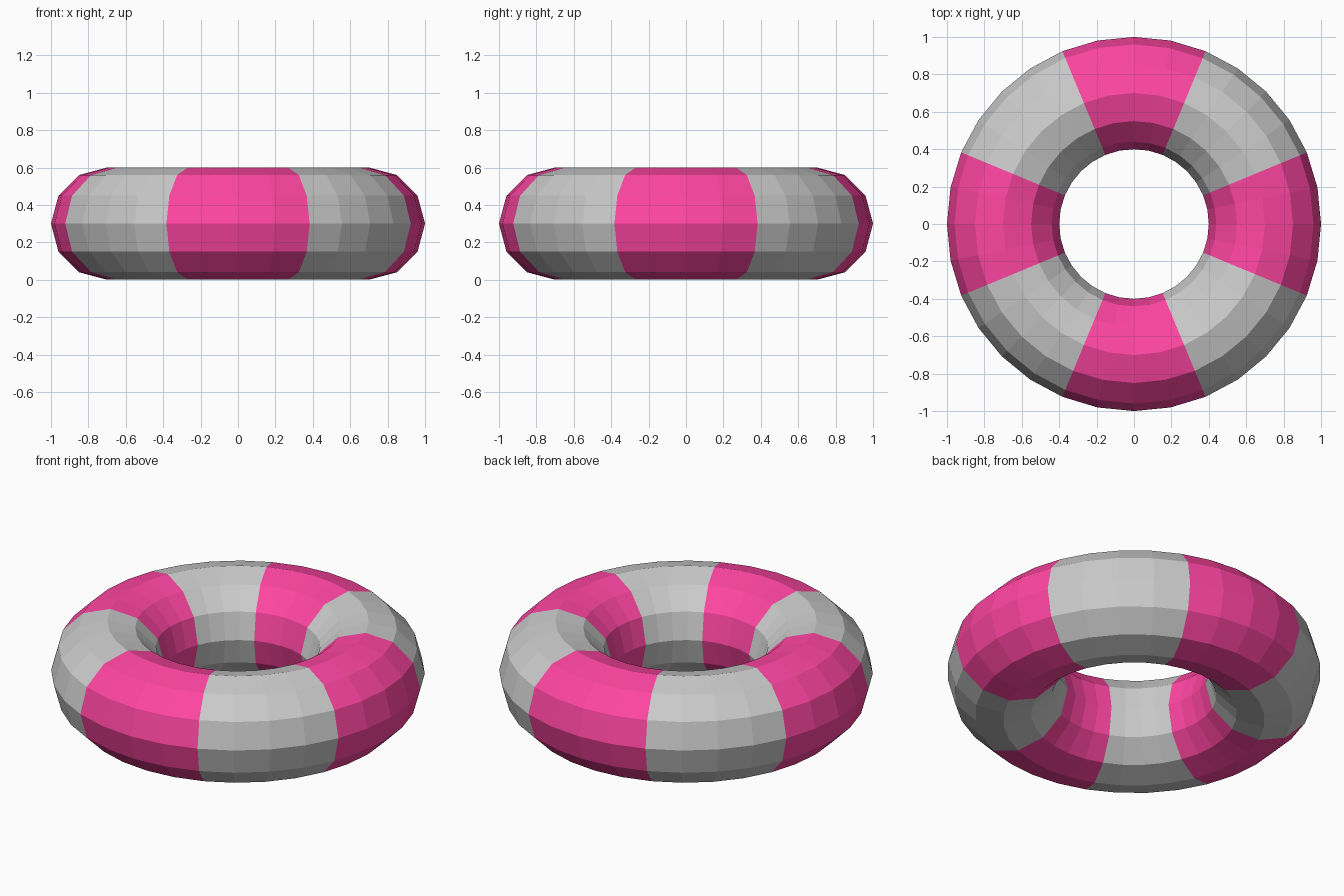
import bpy
from math import cos, sin, pi

if "Cube" in bpy.data.objects:
    bpy.data.objects.remove(bpy.data.objects["Cube"])

MAJOR, MINOR = 0.7, 0.3      # ring radius, tube radius
STEPS, SIDES = 32, 12        # segments around the ring, sides of the tube
PER_BAND = STEPS // 8        # eight alternating bands

red = bpy.data.materials.new("red")
red.diffuse_color = (1.0, 0.06, 0.36, 1.0)
red.use_nodes = True
red.node_tree.nodes["Principled BSDF"].inputs["Base Color"].default_value = red.diffuse_color


def tube_bands(name, first, material=None):
    """Four 45-degree tube sections, a quarter turn apart."""
    verts, faces = [], []
    for quarter in range(4):
        base = len(verts)
        start = first + quarter * 2 * PER_BAND
        for i in range(PER_BAND + 1):
            a = 2 * pi * (start + i) / STEPS
            for j in range(SIDES):
                b = 2 * pi * j / SIDES
                r = MAJOR + MINOR * cos(b)
                verts.append((r * cos(a), r * sin(a), MINOR + MINOR * sin(b)))
        for i in range(PER_BAND):
            for j in range(SIDES):
                k = (j + 1) % SIDES
                p, q = base + i * SIDES, base + (i + 1) * SIDES
                faces.append((p + j, q + j, q + k, p + k))
    mesh = bpy.data.meshes.new(name)
    mesh.from_pydata(verts, [], faces)
    obj = bpy.data.objects.new(name, mesh)
    bpy.context.collection.objects.link(obj)
    if material:
        mesh.materials.append(material)
    return obj


# Red bands centred on the axes, grey bands on the diagonals
tube_bands("red_ring_bands", -PER_BAND // 2, red)
tube_bands("grey_ring_bands", PER_BAND // 2)
